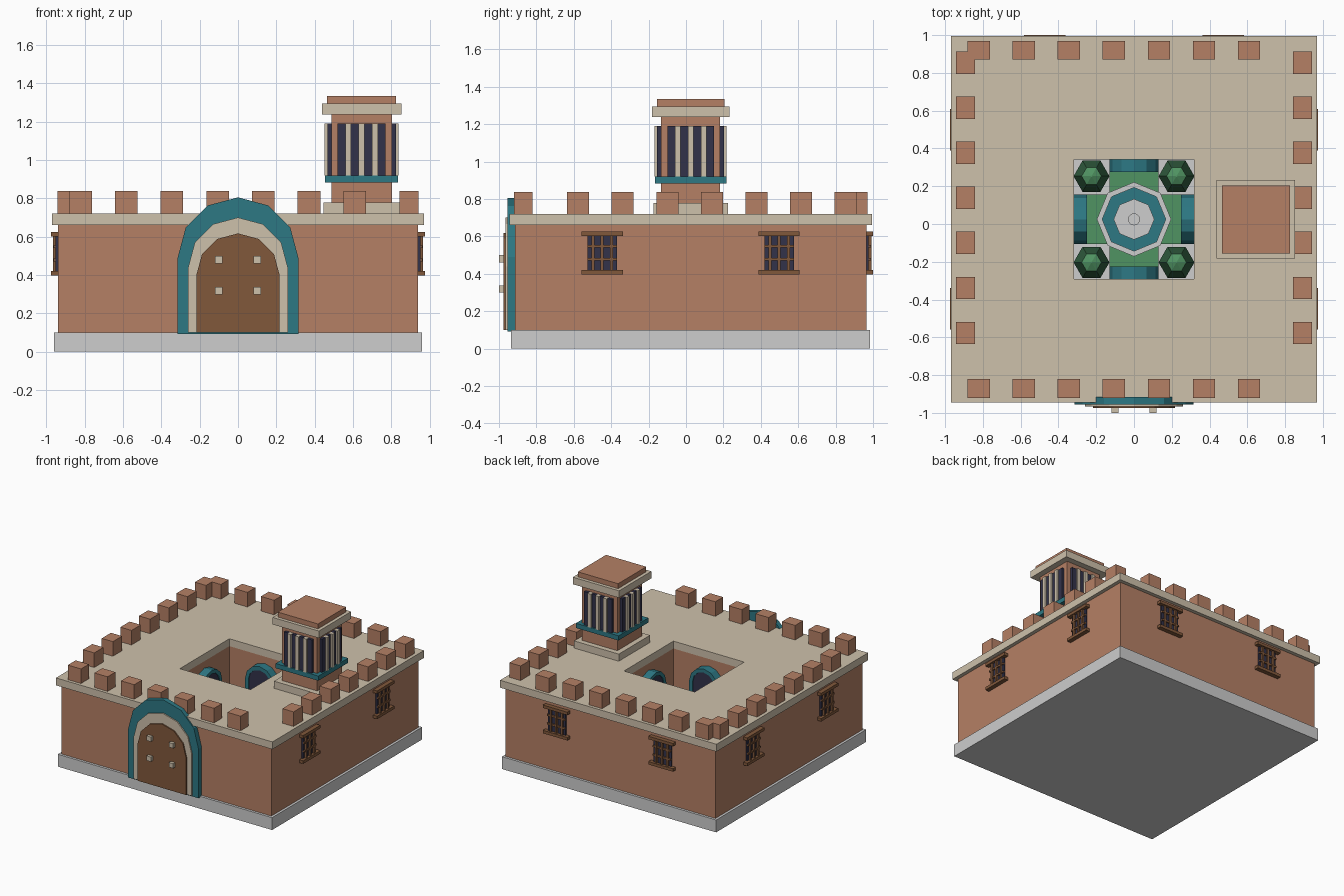
import bpy, bmesh, math
from mathutils import Matrix, Vector

if "Cube" in bpy.data.objects:
    bpy.data.objects.remove(bpy.data.objects["Cube"])

CY = 0.025          # y of the building's centre
TX = 0.645          # x of the tower's centre


def material(name, r, g, b):
    m = bpy.data.materials.new(name)
    lin = [(c / 255 / 12.92) if c < 10 else ((c / 255 + 0.055) / 1.055) ** 2.4 for c in (r, g, b)]
    m.diffuse_color = (*lin, 1)
    m.use_nodes = True
    m.node_tree.nodes["Principled BSDF"].inputs["Base Color"].default_value = m.diffuse_color
    return m


CLAY = material("clay", 181, 128, 101)
CREAM = material("cream", 206, 193, 171)
STONE = material("pale_stone", 205, 205, 205)
TEAL = material("teal_tile", 45, 120, 132)
WOOD = material("wood", 129, 88, 59)
NAVY = material("dark_glass", 50, 50, 74)
GREEN = material("leaf_green", 80, 147, 98)
DARK = material("deep_green", 48, 92, 62)


def finish(name, bm, *mats):
    bmesh.ops.recalc_face_normals(bm, faces=bm.faces)
    me = bpy.data.meshes.new(name)
    bm.to_mesh(me)
    bm.free()
    ob = bpy.data.objects.new(name, me)
    for m in mats:
        me.materials.append(m)
    bpy.context.collection.objects.link(ob)
    return ob


def add_box(bm, c, s, mat=Matrix()):
    """Box with centre c and size s, then moved by mat."""
    bmesh.ops.create_cube(bm, size=1, matrix=mat @ Matrix.Translation(c) @ Matrix.Diagonal((*s, 1)))


def add_prism(bm, outline, depth, mat=Matrix()):
    """Outline in x,z extruded from y = 0 toward -y."""
    f = bm.faces.new([bm.verts.new(mat @ Vector((x, 0, z))) for x, z in outline])
    r = bmesh.ops.extrude_face_region(bm, geom=[f])
    step = mat.to_3x3() @ Vector((0, -depth, 0))
    bmesh.ops.translate(bm, vec=step, verts=[v for v in r["geom"] if isinstance(v, bmesh.types.BMVert)])


def arch(r, spring, z0, n=6):
    return [(-r, z0)] + [(-r * math.cos(math.pi * i / n), spring + r * math.sin(math.pi * i / n))
                         for i in range(n + 1)] + [(r, z0)]


def arch_band(r, ri, spring, z0):
    """Arch outline with a smaller arch left open inside."""
    return arch(r, spring, z0) + arch(ri, spring, z0)[::-1]


def box(name, c, s, mat):
    bm = bmesh.new()
    add_box(bm, c, s)
    return finish(name, bm, mat)


def frame(name, outer, inner, z0, z1, mat):
    """Square block with a square opening."""
    bm = bmesh.new()
    rings = [[bm.verts.new((sx * h, CY + sy * h, z)) for sx, sy in ((-1, -1), (1, -1), (1, 1), (-1, 1))]
             for h, z in ((outer, z0), (outer, z1), (inner, z1), (inner, z0))]
    for k in range(4):
        a, b = rings[k], rings[(k + 1) % 4]
        for i in range(4):
            j = (i + 1) % 4
            bm.faces.new((a[i], a[j], b[j], b[i]))
    return finish(name, bm, mat)


def lathe(name, profile, n, mats, c, top_z=None):
    """Low-poly turned shape; faces above top_z take the second colour."""
    bm = bmesh.new()
    rings = [[bm.verts.new((c[0] + r * math.cos(2 * math.pi * i / n), c[1] + r * math.sin(2 * math.pi * i / n), z))
              for i in range(n)] for r, z in profile]
    for a, b in zip(rings, rings[1:]):
        for i in range(n):
            bm.faces.new((a[i], a[(i + 1) % n], b[(i + 1) % n], b[i]))
    bm.faces.new(rings[0])
    bm.faces.new(rings[-1])
    if top_z is not None:
        for f in bm.faces:
            f.material_index = int(f.calc_center_median().z > top_z)
    return finish(name, bm, *mats)


def side(k, x=0, y=CY):
    """Frame of the k-th side around a centre; k = 0 is the front."""
    return Matrix.Translation((x, y, 0)) @ Matrix.Rotation(k * math.pi / 2, 4, 'Z')


# Main building: plinth, walls and roof around an open courtyard
box("plinth", (0, CY, 0.05), (1.92, 1.92, 0.1), STONE)
frame("walls", 0.94, 0.317, 0.1, 0.66, CLAY)
frame("roof", 0.97, 0.317, 0.66, 0.72, CREAM)

# Battlements
bm = bmesh.new()
for i in range(7):
    for s in (-1, 1):
        add_box(bm, (-0.822 + 0.2385 * i, CY + s * 0.895, 0.778), (0.118, 0.1, 0.12))
        add_box(bm, (s * 0.893, -0.577 + 0.2385 * i, 0.778), (0.1, 0.118, 0.12))
finish("battlements", bm, CLAY)

# Entrance: tiled arch, cream surround, door leaf and studs
for name, r, spring, y, depth, mat, z0 in (("gate_arch", 0.315, 0.49, -0.915, 0.04, TEAL, 0.092),
                                           ("gate_surround", 0.26, 0.44, -0.95, 0.015, CREAM, 0.1),
                                           ("gate_door", 0.217, 0.40, -0.96, 0.015, WOOD, 0.1)):
    bm = bmesh.new()
    add_prism(bm, arch(r, spring, z0), depth, Matrix.Translation((0, y, 0)))
    finish(name, bm, mat)
bm = bmesh.new()
for x in (-0.1, 0.1):
    for z in (0.318, 0.48):
        add_box(bm, (x, -0.985, z), (0.038, 0.03, 0.038))
finish("door_studs", bm, CREAM)

# Windows on the two flanks and the back
glass, lattice = bmesh.new(), bmesh.new()
for k in (1, 2, 3):
    for s in (-1, 1):
        m = side(k) @ Matrix.Translation((s * 0.473, -0.94, 0))
        add_box(glass, (0, -0.006, 0.51), (0.158, 0.012, 0.19), m)
        for z in (0.408, 0.613):
            add_box(lattice, (0, -0.0175, z), (0.22, 0.035, 0.024), m)
        for x in (-0.05, 0, 0.05):
            add_box(lattice, (x, -0.015, 0.51), (0.016, 0.022, 0.19), m)
        for z in (0.478, 0.548):
            add_box(lattice, (0, -0.014, z), (0.158, 0.02, 0.014), m)
finish("window_glass", glass, NAVY)
finish("window_lattice", lattice, WOOD)

# Courtyard arcades: a tiled arch and dark opening on each inner wall
tile, dark = bmesh.new(), bmesh.new()
for k in range(4):
    m = side(k) @ Matrix.Translation((0, 0.317, 0))
    add_prism(tile, arch_band(0.13, 0.1, 0.475, 0.1), 0.067, m)
    add_prism(dark, arch(0.102, 0.475, 0.1), 0.06, m)
finish("courtyard_arches", tile, TEAL)
finish("courtyard_openings", dark, NAVY)

# Courtyard garden: lawns, fountain and corner shrubs
bm = bmesh.new()
for k in range(4):
    add_box(bm, (0, -0.19, 0.107), (0.26, 0.13, 0.014), side(k))
finish("lawns", bm, GREEN)
lathe("fountain_basin", [(0.197, 0.1), (0.197, 0.17), (0.168, 0.17), (0.168, 0.15)], 8, [STONE], (0, CY))
lathe("fountain_water", [(0.168, 0.15), (0.168, 0.16)], 8, [TEAL], (0, CY))
lathe("fountain_bowl", [(0.05, 0.15), (0.04, 0.22), (0.108, 0.25), (0.108, 0.27)], 8, [STONE], (0, CY))
lathe("fountain_spout", [(0.032, 0.27), (0.032, 0.32)], 12, [STONE], (0, CY))
for sx in (-1, 1):
    for sy in (-1, 1):
        c = (sx * 0.225, CY + sy * 0.228)
        lathe("shrub_trunk", [(0.02, 0.1), (0.02, 0.17)], 6, [WOOD], c)
        lathe("shrub", [(0.05, 0.15), (0.095, 0.21), (0.052, 0.31), (0.005, 0.33)], 6, [DARK, GREEN], c, 0.305)

# Tower: base, shaft, tile band, cornice and cap
for name, z0, z1, w, mat in (("tower_base", 0.72, 0.778, 0.40, CREAM),
                             ("tower_shaft", 0.778, 1.24, 0.316, CLAY),
                             ("tower_tile_band", 0.882, 0.92, 0.382, TEAL),
                             ("tower_cornice", 1.238, 1.295, 0.414, CREAM),
                             ("tower_cap", 1.295, 1.335, 0.36, CLAY)):
    box(name, (TX, CY, (z0 + z1) / 2), (w, w, z1 - z0), mat)

# Tower grilles
glass, bars = bmesh.new(), bmesh.new()
for k in range(4):
    m = side(k, TX)
    add_box(glass, (0, -0.168, 1.055), (0.25, 0.022, 0.27), m)
    for x in (-0.07, 0, 0.07):
        add_box(bars, (x, -0.175, 1.055), (0.03, 0.035, 0.272), m)
finish("tower_glass", glass, NAVY)
finish("tower_bars", bars, CREAM)
